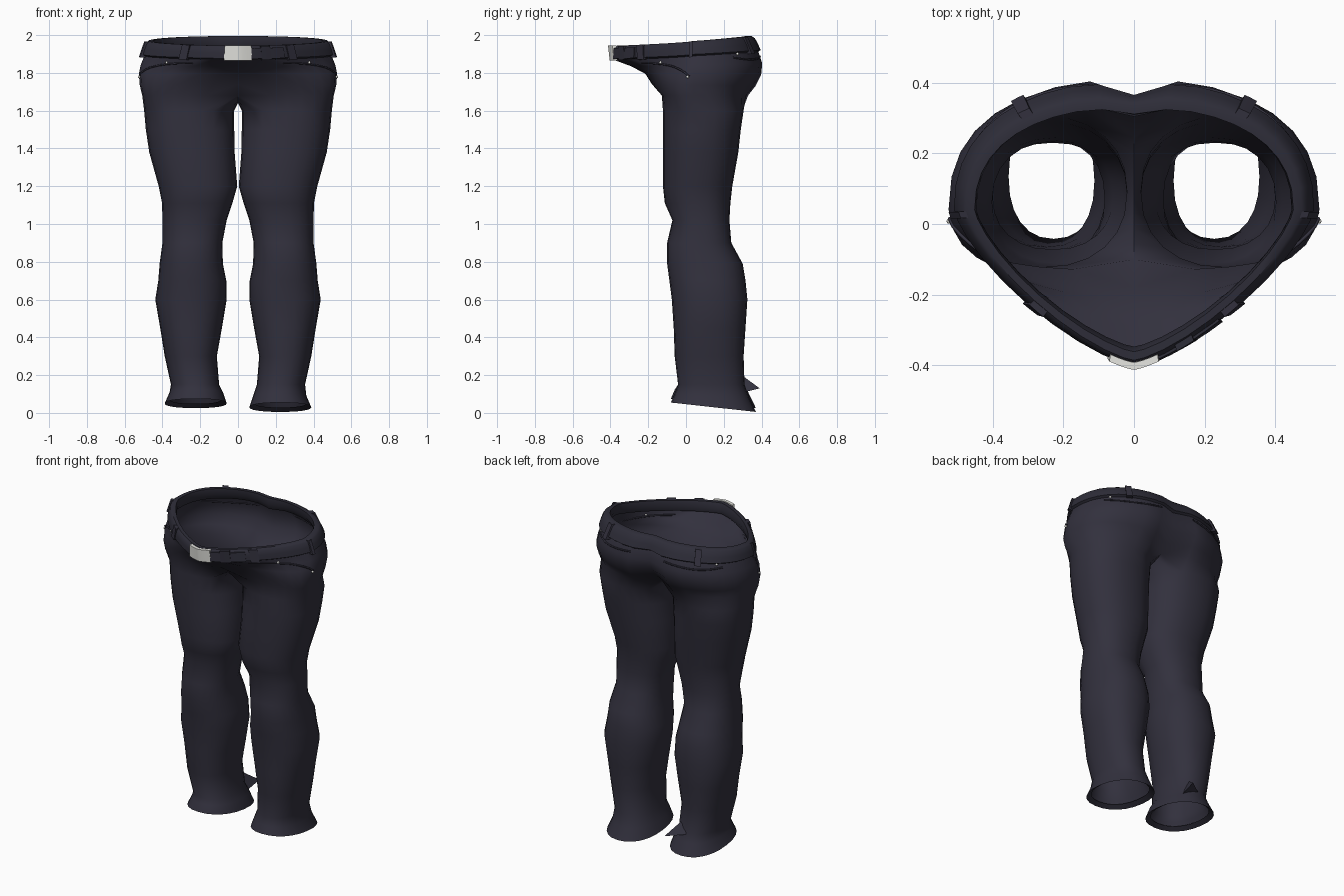
import bpy, bmesh, math
from mathutils import Vector

cube = bpy.data.objects.get("Cube")
if cube:
    bpy.data.objects.remove(cube, do_unlink=True)


def material(name, rgb):
    m = bpy.data.materials.new(name)
    m.use_nodes = True
    m.diffuse_color = (*rgb, 1)
    m.node_tree.nodes["Principled BSDF"].inputs["Base Color"].default_value = (*rgb, 1)
    return m


DENIM = material("dark navy denim", (0.032, 0.030, 0.047))
BELT = material("dark belt", (0.027, 0.026, 0.040))
METAL = material("pale metal", (0.80, 0.80, 0.76))


def finish(name, bm, mat, angle=60):
    bmesh.ops.remove_doubles(bm, verts=bm.verts, dist=0.0005)
    bmesh.ops.recalc_face_normals(bm, faces=bm.faces)
    me = bpy.data.meshes.new(name)
    bm.to_mesh(me)
    bm.free()
    me.materials.append(mat)
    ob = bpy.data.objects.new(name, me)
    bpy.context.collection.objects.link(ob)
    bpy.ops.object.select_all(action="DESELECT")
    ob.select_set(True)
    bpy.context.view_layer.objects.active = ob
    bpy.ops.object.shade_smooth_by_angle(angle=math.radians(angle))
    return ob


def bridge(bm, a, b, closed):
    n = len(a)
    for i in range(n if closed else n - 1):
        j = (i + 1) % n
        bm.faces.new((a[i], a[j], b[j], b[i]))


def power(c, n):
    return math.copysign(abs(c) ** (2 / n), c)


# Hip sections: front z, back z, front y, back y, half width, front and back squareness, rear cleft
HIPS = [
    (1.940, 1.992, -0.380, 0.350, 0.470, 1.35, 2.3, 0.02),
    (1.870, 1.915, -0.385, 0.390, 0.495, 1.35, 2.3, 0.04),
    (1.835, 1.850, -0.290, 0.412, 0.515, 1.45, 2.3, 0.05),
    (1.795, 1.790, -0.215, 0.405, 0.525, 1.90, 2.4, 0.06),
    (1.740, 1.730, -0.180, 0.375, 0.520, 2.40, 2.4, 0.08),
    (1.680, 1.680, -0.130, 0.335, 0.507, 3.00, 2.5, 0.09),
]


def hip_point(r, u, off=0.0):
    """Point on the hips: r is the section, u runs 0 (front) to 1 (back), negative on the right."""
    k = min(max(int(r), 0), len(HIPS) - 2)
    zf, zb, yf, yb, w, nf, nb, cleft = (a + (b - a) * (r - k) for a, b in zip(HIPS[k], HIPS[k + 1]))
    t, cy = u * math.pi, 0.04
    c, s = math.cos(t), math.sin(t)
    n = nf if c > 0 else nb
    x = (w + off) * power(s, n)
    if c > 0:
        y = cy - (cy - yf + off) * power(c, n)
    else:
        y = cy - (yb - cy + off) * power(c, n) - cleft * math.exp(-(x / 0.07) ** 2)
    return Vector((x, y, zf + (zb - zf) * (1 - c) / 2))


# Leg sections: z, inner x, outer x, front y, back y, hem tilt
LEGS = [
    (1.60, 0.02, 0.497, -0.122, 0.305, 0),
    (1.50, 0.02, 0.488, -0.122, 0.29, 0),
    (1.38, 0.018, 0.470, -0.122, 0.277, 0),
    (1.20, 0.004, 0.420, -0.122, 0.245, 0),
    (1.11, 0.03, 0.402, -0.112, 0.235, 0),
    (1.02, 0.06, 0.400, -0.072, 0.23, 0),
    (0.90, 0.083, 0.400, -0.10, 0.24, 0),
    (0.79, 0.08, 0.415, -0.10, 0.30, 0),
    (0.70, 0.062, 0.422, -0.088, 0.315, 0),
    (0.60, 0.06, 0.438, -0.075, 0.325, 0),
    (0.45, 0.085, 0.412, -0.065, 0.315, 0),
    (0.30, 0.112, 0.388, -0.06, 0.305, 0),
    (0.15, 0.10, 0.355, -0.042, 0.31, 0),
    (0.09, 0.08, 0.362, -0.06, 0.335, 0.06),
    (0.03, 0.06, 0.388, -0.08, 0.37, 0.11),
    (0.05, 0.09, 0.36, -0.05, 0.34, 0.11),
]
ARC, SIDES = 16, 24

# Trousers: each half is an open hip arc that closes through the crotch into a leg
bm = bmesh.new()
for side in (1, -1):
    rows = [[bm.verts.new(hip_point(r, side * i / ARC)) for i in range(ARC + 1)]
            for r in range(len(HIPS))]
    for v in rows[-1][:1]:
        v.co.y = -0.10
    for a, b in zip(rows, rows[1:]):
        bridge(bm, a, b, False)
    front, back = rows[-1][0].co, rows[-1][-1].co
    inner = SIDES - ARC
    crotch = []
    for k in range(1, inner):
        p = back.lerp(front, k / inner)
        p.z -= 0.04 * math.sin(math.pi * k / inner)
        crotch.append(bm.verts.new(p))
    ring = rows[-1] + crotch
    for z, xi, xo, yf, yb, tilt in LEGS:
        cx, cy, rx, ry = (xi + xo) / 2, (yf + yb) / 2, (xo - xi) / 2, (yb - yf) / 2
        new = []
        for i in range(SIDES):
            t = math.radians(-120 + 360 * i / SIDES)
            y = cy + ry * power(math.sin(t), 2.25)
            lift = 0.02 if tilt and side < 0 else 0
            new.append(bm.verts.new((side * (cx + rx * power(math.cos(t), 2.25)), y,
                                     z - tilt * (y - cy) + lift)))
        bridge(bm, ring, new, True)
        ring = new
finish("trousers", bm, DENIM)

# Loose flap at the back of the right hem
bm = bmesh.new()
base = [bm.verts.new(p) for p in ((-0.24, 0.30, 0.14), (-0.17, 0.295, 0.20), (-0.13, 0.27, 0.10))]
tip = bm.verts.new((-0.12, 0.39, 0.13))
for i in range(3):
    bm.faces.new((base[i], base[(i + 1) % 3], tip))
finish("hem_flap", bm, DENIM, 20)

# Belt and turned-in waistband
bm = bmesh.new()
rings = []
for r, off in ((1.05, 0.0), (0.92, 0.017), (0.5, 0.019), (0.1, 0.017), (-0.04, 0.006),
               (-0.04, -0.018), (0.45, -0.035), (0.9, -0.03)):
    rings.append([bm.verts.new(hip_point(r, -1 + i / 20, off)) for i in range(40)])
for a, b in zip(rings, rings[1:]):
    bridge(bm, a, b, True)
finish("belt", bm, BELT, 40)


def plate(name, r0, r1, u0, u1, off0, off1, mat, steps=2):
    """Block wrapped on the hips between two sections and two directions."""
    bm = bmesh.new()
    rings = []
    for i in range(steps + 1):
        u = u0 + (u1 - u0) * i / steps
        rings.append([bm.verts.new(hip_point(r, u, off))
                      for r, off in ((r0, off0), (r0, off1), (r1, off1), (r1, off0))])
    for a, b in zip(rings, rings[1:]):
        bridge(bm, a, b, True)
    bm.faces.new(rings[0])
    bm.faces.new(rings[-1])
    return finish(name, bm, mat, 35)


plate("buckle", -0.06, 1.15, -0.085, 0.085, 0.012, 0.033, METAL, 8)
plate("strap_keeper", 0.0, 1.08, 0.125, 0.16, 0.01, 0.03, BELT)
plate("strap_end", 0.15, 0.95, 0.085, 0.21, 0.01, 0.025, BELT, 5)
for side, label in ((1, "left"), (-1, "right")):
    for place, u in (("front", 0.235), ("side", 0.47), ("back", 0.80)):
        plate(f"{label}_{place}_belt_loop", -0.03, 1.15, side * (u - 0.014), side * (u + 0.014),
              0.0, 0.028, DENIM)


def seam(name, path, size=0.005):
    curve = bpy.data.curves.new(name, "CURVE")
    curve.dimensions = "3D"
    curve.bevel_depth = size
    curve.bevel_resolution = 1
    line = curve.splines.new("POLY")
    line.points.add(len(path) - 1)
    for p, (r, u) in zip(line.points, path):
        p.co = (*hip_point(r, u, 0.001), 1)
    curve.materials.append(DENIM)
    bpy.context.collection.objects.link(bpy.data.objects.new(name, curve))


def rivet(name, r, u):
    bm = bmesh.new()
    bmesh.ops.create_icosphere(bm, subdivisions=1, radius=0.008)
    bmesh.ops.translate(bm, verts=bm.verts, vec=hip_point(r, u, 0.004))
    finish(name, bm, METAL)


# Pocket seams and rivets on both sides
for side, label in ((1, "left"), (-1, "right")):
    seam(f"{label}_front_pocket", [(1.6 + 1.6 * (i / 8) ** 2, side * (0.2 + 0.27 * i / 8)) for i in range(9)])
    seam(f"{label}_back_pocket", [(1.4 + 0.25 * math.sin(math.pi * i / 8), side * (0.68 + 0.26 * i / 8))
                                  for i in range(9)])
    rivet(f"{label}_front_rivet", 1.6, side * 0.30)
    rivet(f"{label}_side_rivet", 3.25, side * 0.46)
    rivet(f"{label}_back_rivet", 1.1, side * 0.71)
